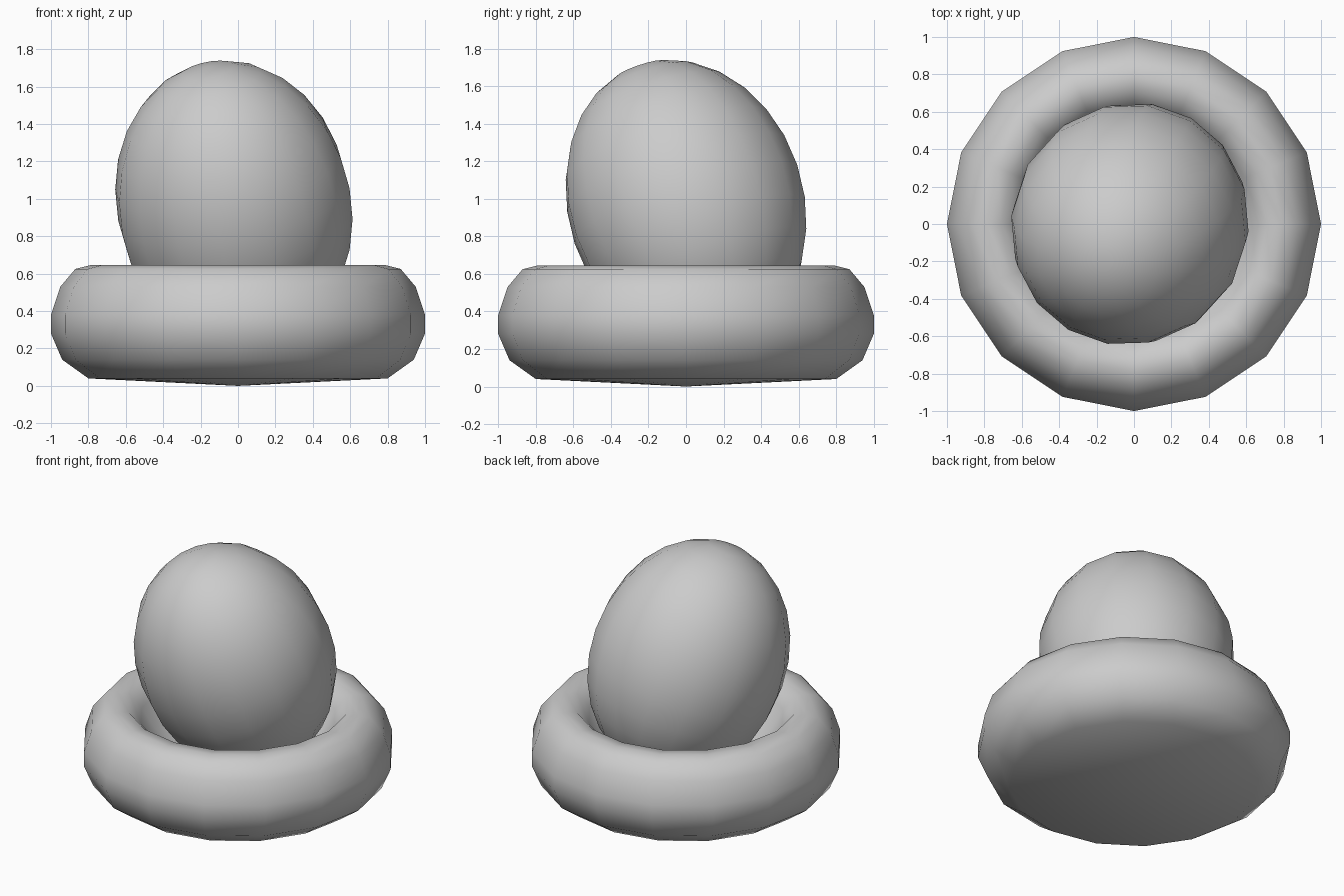
import bpy, bmesh
from math import cos, sin, pi
from mathutils import Matrix, Vector

if "Cube" in bpy.data.objects:
    bpy.data.objects.remove(bpy.data.objects["Cube"])


def finish(name, bm):
    bmesh.ops.recalc_face_normals(bm, faces=bm.faces)
    for f in bm.faces:
        f.smooth = True
    mesh = bpy.data.meshes.new(name)
    bm.to_mesh(mesh)
    bm.free()
    obj = bpy.data.objects.new(name, mesh)
    bpy.context.collection.objects.link(obj)
    return obj


def lathe(name, profile, bottom_z, top_z, sides=16):
    bm = bmesh.new()
    rings = [[bm.verts.new((r * cos(2 * pi * i / sides), r * sin(2 * pi * i / sides), z))
              for i in range(sides)] for r, z in profile]
    for a, b in zip(rings, rings[1:]):
        for i in range(sides):
            j = (i + 1) % sides
            bm.faces.new((a[i], a[j], b[j], b[i]))
    for ring, z in ((rings[0], bottom_z), (rings[-1], top_z)):
        tip = bm.verts.new((0, 0, z))
        for i in range(sides):
            bm.faces.new((ring[i], ring[(i + 1) % sides], tip))
    return finish(name, bm)


# Round cup: rounded rim outside, bowl inside
cup_profile = [(0.80, 0.04), (0.94, 0.14), (1.00, 0.28), (1.00, 0.38), (0.95, 0.53),
               (0.87, 0.625), (0.79, 0.645), (0.71, 0.64), (0.63, 0.55),
               (0.55, 0.42), (0.38, 0.29)]
lathe("cup", cup_profile, 0.0, 0.22)

# Egg leaning towards the front left
bm = bmesh.new()
bmesh.ops.create_uvsphere(bm, u_segments=16, v_segments=14, radius=1)
tilt = Vector((-0.18, -0.31, 0.93)).to_track_quat('Z', 'Y').to_matrix().to_4x4()
bm.transform(Matrix.Translation((-0.022, 0.0, 0.97)) @ tilt
             @ Matrix.Diagonal((0.632, 0.632, 0.79, 1)))
finish("egg", bm)
